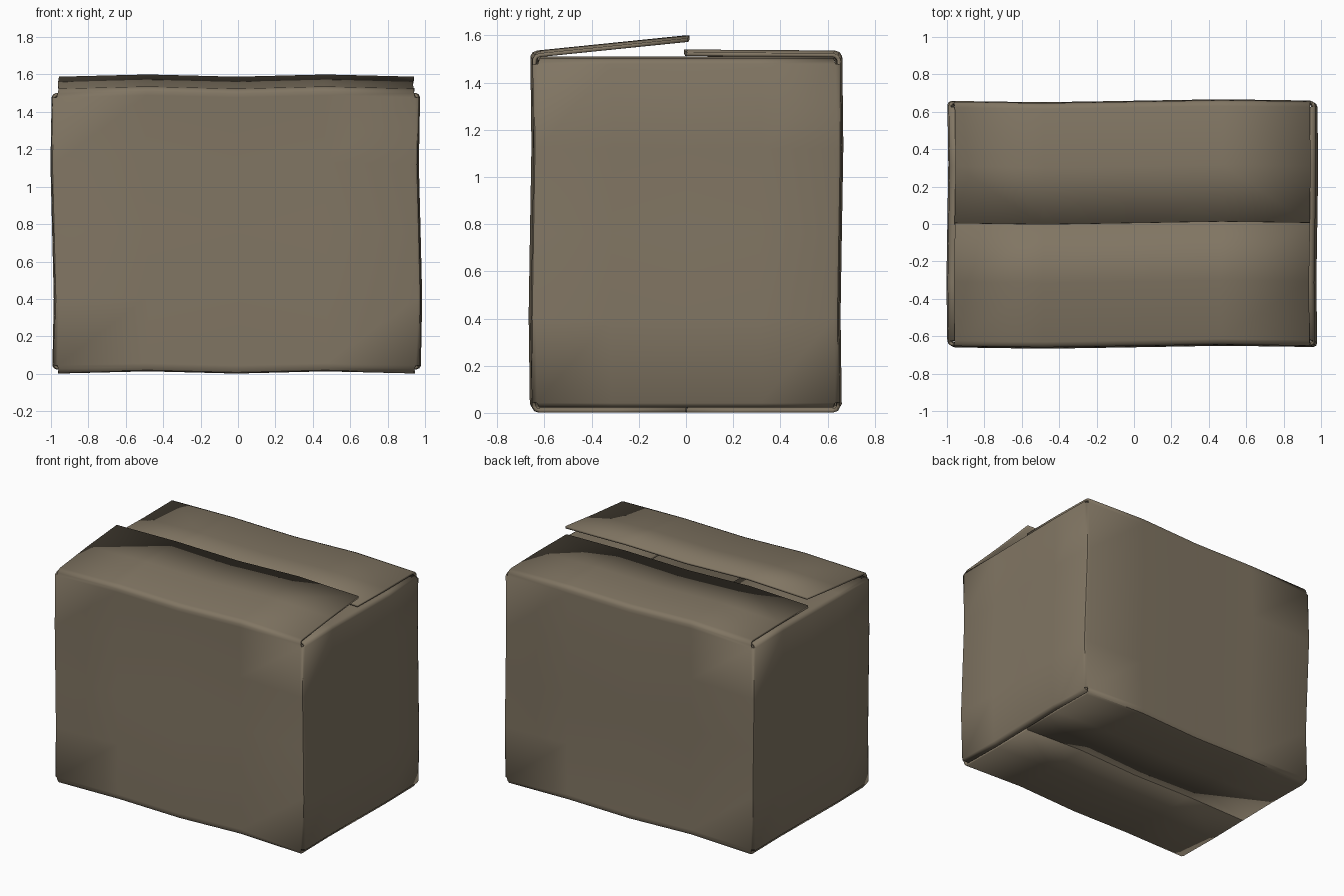
import bpy, bmesh
from math import sin, cos, pi
from mathutils import Vector

if "Cube" in bpy.data.objects:
    bpy.data.objects.remove(bpy.data.objects["Cube"])

X0, X1, YW = -0.981, 0.963, 0.645     # wall mid-surfaces
R, SEG = 0.015, 4                     # corner fold radius, panel divisions
ZB, ZT = 0.05, 1.483                  # lower and upper ends of the walls
bm = bmesh.new()


def warp(p):
    """Slight waviness of used cardboard."""
    x, y, z = p
    return Vector((x + 0.009 * sin(2 * pi * z / 1.55) + 0.005 * sin(2 * pi * y / 1.3),
                   y + 0.008 * sin(pi * x) - 0.006 * sin(2 * pi * z / 1.55),
                   z - 0.006 * cos(2 * pi * x)))


def grid(rows, closed=False):
    """Skin rows of points with quads."""
    vs = [[bm.verts.new(p) for p in r] for r in rows]
    n = len(rows[0])
    for a, b in zip(vs, vs[1:]):
        for i in range(n if closed else n - 1):
            j = (i + 1) % n
            bm.faces.new((a[i], a[j], b[j], b[i]))


def span(a, b, n=SEG):
    return [a + (b - a) * i / n for i in range(n + 1)]


# Wall tube with small rounded vertical folds
xs, ys = span(X0 + R, X1 - R), span(-YW + R, YW - R)
k = R * (1 - 0.7071)
ring = [(x, -YW) for x in xs] + [(X1 - k, -YW + k)]
ring += [(X1, y) for y in ys] + [(X1 - k, YW - k)]
ring += [(x, YW) for x in reversed(xs)] + [(X0 + k, YW - k)]
ring += [(X0, y) for y in reversed(ys)] + [(X0 + k, -YW + k)]
grid([[(x, y, z) for x, y in ring] for z in span(ZB, ZT)], True)


# Flaps: profile rows are (distance inward, height, end inset)
def flap(side, fold, end):
    d0, z0, i0 = fold[-1]
    d1, z1 = end
    prof = fold + [(d0 + (d1 - d0) * f, z0 + (z1 - z0) * f, i0) for f in (0.5, 1)]
    rows = []
    for d, z, inset in prof:
        if side in ("front", "back"):
            y = -YW + d if side == "front" else YW - d
            rows.append([(x, y, z) for x in span(X0 + R + inset, X1 - R - inset)])
        else:
            x = X0 + d if side == "left" else X1 - d
            rows.append([(x, y, z) for y in span(-YW + R + inset, YW - R - inset)])
    grid(rows)


top_outer = [(0, ZT, 0), (0, 1.503, 0.004), (0.008, 1.516, 0.007), (0.024, 1.522, 0.008)]
top_inner = [(0, ZT, 0), (0.006, 1.494, 0.004), (0.016, 1.499, 0.006)]
low_outer = [(0, ZB, 0), (0, 0.034, 0.004), (0.008, 0.020, 0.007), (0.024, 0.015, 0.008)]
low_inner = [(0, ZB, 0), (0.006, 0.041, 0.004), (0.016, 0.037, 0.006)]

flap("front", top_outer, (YW + 0.008, 1.586))   # lifted flap
flap("back", top_outer, (YW + 0.002, 1.526))
for s in ("front", "back"):
    flap(s, low_outer, (YW - 0.002, 0.015))
for s in ("left", "right"):
    flap(s, top_inner, (0.65, 1.499))
    flap(s, low_inner, (0.65, 0.037))

# One folded sheet: weld the folds, then warp it
bmesh.ops.remove_doubles(bm, verts=bm.verts, dist=0.0005)
bmesh.ops.recalc_face_normals(bm, faces=bm.faces)
for v in bm.verts:
    v.co = warp(v.co)

mesh = bpy.data.meshes.new("cardboard_box")
bm.to_mesh(mesh)
bm.free()
box = bpy.data.objects.new("cardboard_box", mesh)
bpy.context.collection.objects.link(box)

# Board thickness
sol = box.modifiers.new("board_thickness", 'SOLIDIFY')
sol.thickness = 0.016
sol.offset = 0
sol.use_even_offset = True

mat = bpy.data.materials.new("cardboard")
mat.diffuse_color = (0.22, 0.18, 0.125, 1)
mat.use_nodes = True
mat.node_tree.nodes["Principled BSDF"].inputs["Base Color"].default_value = mat.diffuse_color
mesh.materials.append(mat)

bpy.context.view_layer.objects.active = box
box.select_set(True)
bpy.ops.object.shade_smooth_by_angle(angle=0.7)
